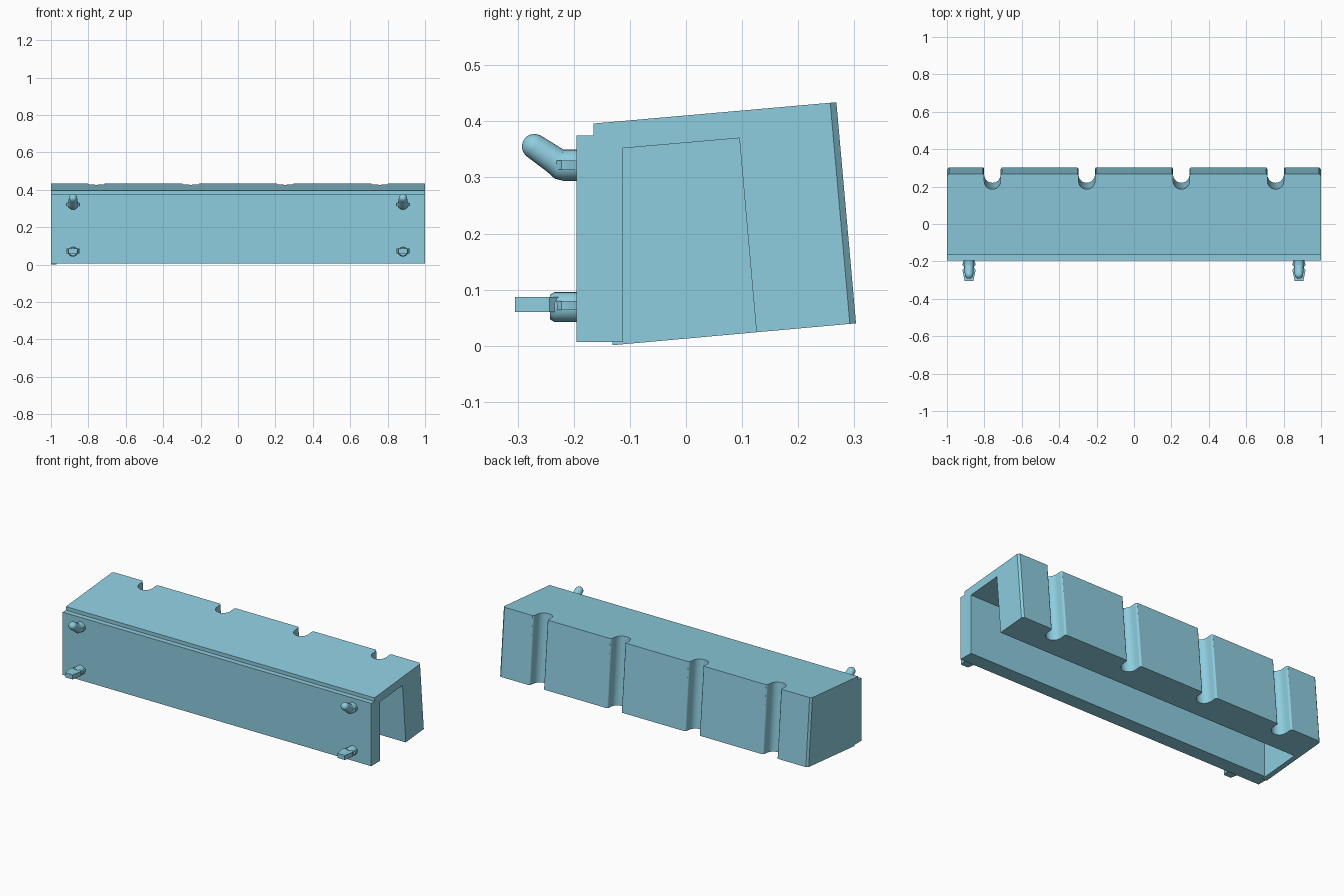
import bpy, bmesh
from math import sin, cos, pi, radians
from mathutils import Vector

if "Cube" in bpy.data.objects:
    bpy.data.objects.remove(bpy.data.objects["Cube"])

TILT = radians(5)
UP = Vector((0, -sin(TILT), cos(TILT)))      # along the leaning back face
OUT = Vector((0, cos(TILT), sin(TILT)))      # normal of the back face
BACK = Vector((0, 0.303, 0.04))              # lower edge of the back face

teal = bpy.data.materials.new("teal")
teal.diffuse_color = (0.27, 0.61, 0.74, 1)
teal.use_nodes = True
teal.node_tree.nodes["Principled BSDF"].inputs["Base Color"].default_value = teal.diffuse_color


def finish(name, bm):
    bmesh.ops.recalc_face_normals(bm, faces=bm.faces)
    me = bpy.data.meshes.new(name)
    bm.to_mesh(me)
    bm.free()
    me.materials.append(teal)
    ob = bpy.data.objects.new(name, me)
    bpy.context.collection.objects.link(ob)
    return ob


def loft(bm, rings):
    loops = [[bm.verts.new(p) for p in r] for r in rings]
    n = len(loops[0])
    for a, b in zip(loops, loops[1:]):
        for i in range(n):
            bm.faces.new((a[i], a[(i + 1) % n], b[(i + 1) % n], b[i]))
    bm.faces.new(loops[0])
    bm.faces.new(loops[-1])


def prism_x(bm, profile, x0, x1):
    loft(bm, [[(x, y, z) for y, z in profile] for x in (x0, x1)])


def ring(x, y, z, r, angle=0.0, n=20):
    # circle across a path that heads to -y and rises by angle
    side = Vector((0, sin(angle), cos(angle)))
    return [Vector((x + r * cos(2 * pi * i / n), y, z)) + side * r * sin(2 * pi * i / n)
            for i in range(n)]


def smooth(ob):
    bpy.ops.object.select_all(action='DESELECT')
    ob.select_set(True)
    bpy.context.view_layer.objects.active = ob
    bpy.ops.object.shade_smooth_by_angle(angle=radians(32))
    m = ob.modifiers.new("flat_faces", 'WEIGHTED_NORMAL')
    m.keep_sharp = True


# Body: leaning box with upright front slab, chamfered back corners
bm = bmesh.new()
prism_x(bm, [(-0.195, 0.007), (-0.195, 0.375), (-0.165, 0.375), (-0.165, 0.396),
             (0.268, 0.434), (0.303, 0.04), (-0.131, 0.001), (-0.131, 0.007)], -1, 1)
corners = [e for e in bm.edges
           if all(v.co.y > 0.2 for v in e.verts)
           and abs(e.verts[0].co.x - e.verts[1].co.x) < 0.01]
bmesh.ops.bevel(bm, geom=corners, offset=0.011, segments=1, affect='EDGES')
body = finish("holder_body", bm)

# Channel cutter: open below and at the right end
bm = bmesh.new()
prism_x(bm, [(-0.15, -0.05), (-0.15, 0.007), (-0.112, 0.007), (-0.112, 0.352),
             (0.095, 0.37), (0.132, -0.05)], -0.97, 1.1)
cutters = [finish("channel_cutter", bm)]

# Groove cutters: round-bottomed slots with rounded mouths
R, F = 0.044, 0.011
lip = [(R + F, 0.01)]
lip += [(R + F - F * cos(a), F * sin(a) - F + 0.0003)
        for a in (radians(d) for d in (90, 67.5, 45, 22.5, 0))]
plan = lip + [(R * cos(pi * i / 16), -0.039 - R * sin(pi * i / 16)) for i in range(17)]
plan += [(-u, v) for u, v in reversed(lip)]
for gx in (-0.757, -0.253, 0.253, 0.757):
    bm = bmesh.new()
    loft(bm, [[BACK + OUT * v + UP * t + Vector((gx + u, 0, 0)) for u, v in plan]
              for t in (-0.1, 0.5)])
    cutters.append(finish("groove_cutter", bm))

bpy.context.view_layer.objects.active = body
for c in cutters:
    c.hide_render = True
    m = body.modifiers.new("cut", 'BOOLEAN')
    m.operation = 'DIFFERENCE'
    m.solver = 'EXACT'
    m.object = c
    bpy.ops.object.modifier_apply(modifier=m.name)
    bpy.data.objects.remove(c)
smooth(body)

PX = 0.882                                   # peg distance from the middle


def wing(bm, zc, h):
    # small side clips with sloped tips
    plan = [(0.022, -0.19), (0.027, -0.19), (0.034, -0.212), (0.034, -0.222), (0.022, -0.234)]
    for s in (-1, 1):
        loft(bm, [[(PX + s * u, y, z) for u, y in plan] for z in (zc - h, zc + h)])


def mirrored(name, bm):
    ob = finish(name, bm)
    ob.modifiers.new("mirror", 'MIRROR')
    bpy.context.view_layer.objects.active = ob
    bpy.ops.object.modifier_apply(modifier="mirror")
    smooth(ob)


# Upper hooks: bent pegs with round tips
A = radians(33)
bm = bmesh.new()
rings = [ring(PX, -0.19, 0.322, 0.028), ring(PX, -0.219, 0.322, 0.028),
         ring(PX, -0.226, 0.3235, 0.027, A / 2), ring(PX, -0.234, 0.3305, 0.0245, A)]
for i in range(6):
    t = i * pi / 2 / 5.3
    d = 0.0225 * sin(t)
    rings.append(ring(PX, -0.270 - d * cos(A), 0.355 + d * sin(A), 0.0225 * cos(t), A))
loft(bm, rings)
wing(bm, 0.322, 0.008)
mirrored("upper_hooks", bm)

# Lower pegs: round collar with a flat barbed blade
bm = bmesh.new()
loft(bm, [ring(PX, -0.19, 0.069, 0.027), ring(PX, -0.234, 0.069, 0.027),
          ring(PX, -0.242, 0.069, 0.022)])
blade = [(0.018, -0.225), (0.024, -0.232), (0.034, -0.243), (0.034, -0.253), (0.023, -0.305)]
blade += [(-u, y) for u, y in reversed(blade)]
loft(bm, [[(PX + u, y, z) for u, y in blade] for z in (0.06, 0.087)])
wing(bm, 0.072, 0.008)
mirrored("lower_pegs", bm)
